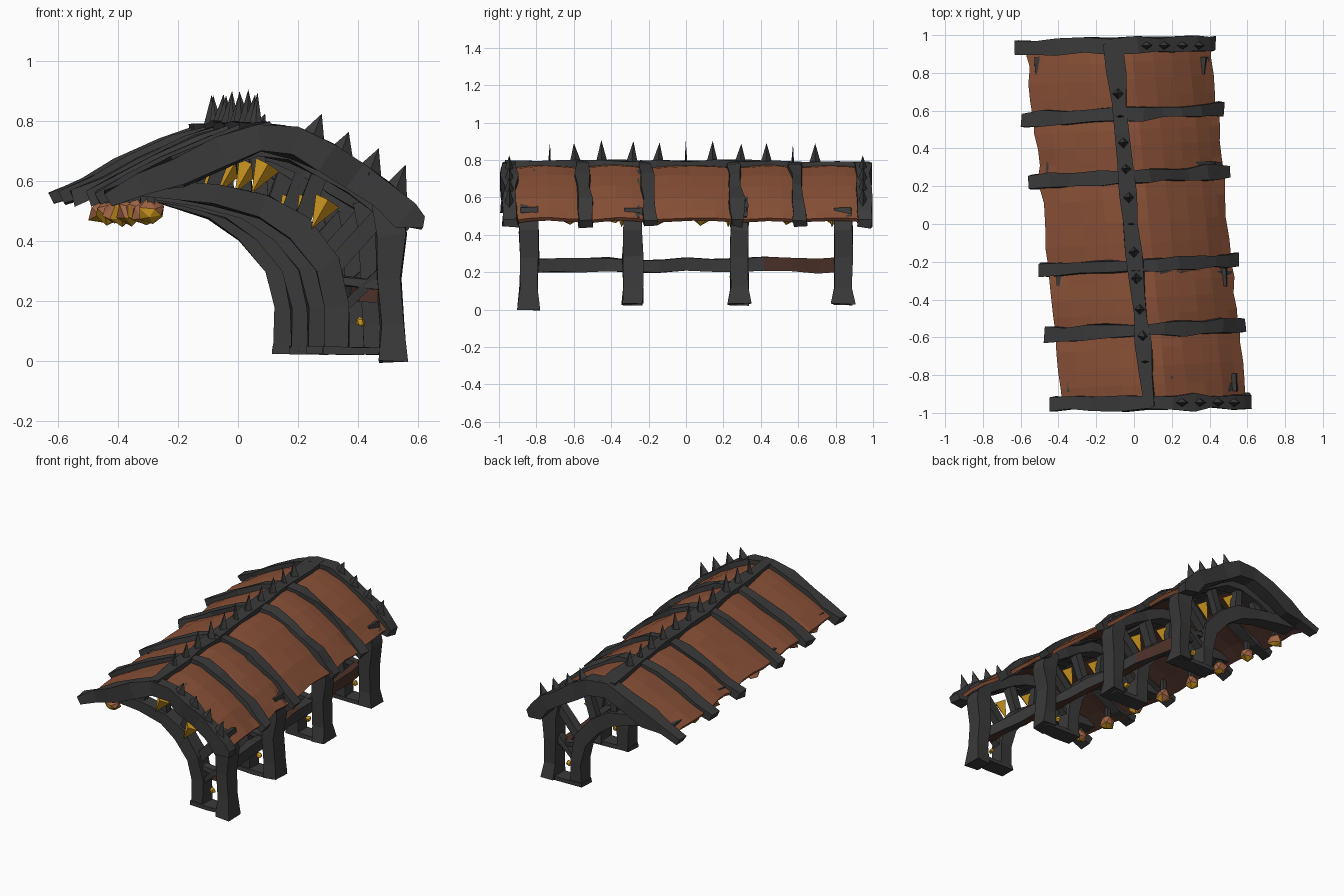
import bpy, bmesh, math, random
from mathutils import Vector as V

if "Cube" in bpy.data.objects:
    bpy.data.objects.remove(bpy.data.objects["Cube"])
random.seed(4)


def mat(name, r, g, b):
    m = bpy.data.materials.new(name)
    m.diffuse_color = (r, g, b, 1)
    m.use_nodes = True
    m.node_tree.nodes["Principled BSDF"].inputs["Base Color"].default_value = m.diffuse_color
    return m


IRON = mat("charcoal iron", .042, .042, .043)
CLAY = mat("clay panel", .25, .082, .038)
STAIN = mat("dark rust", .075, .032, .022)
AMBER = mat("amber crystal", .66, .33, .015)
LAMP = mat("lamp clay", .36, .13, .06)


def jit(a):
    return random.uniform(-a, a)


def finish(name, bm, mats, rule=None):
    bmesh.ops.recalc_face_normals(bm, faces=bm.faces)
    bm.normal_update()
    if rule:
        for f in bm.faces:
            f.material_index = rule(f)
    me = bpy.data.meshes.new(name)
    bm.to_mesh(me)
    bm.free()
    for m in mats:
        me.materials.append(m)
    ob = bpy.data.objects.new(name, me)
    bpy.context.collection.objects.link(ob)
    return ob


# whole shelter is sheared in plan: local u -> x
def loc(u, y, z, skew=.05):
    return V((u - .1 * y, y + skew * u, z))


# rough-hewn box beam along a path; w = across, h = depth
def beam(name, pts, w, h, side, j=.008, mats=(IRON,), rule=None):
    bm, rings, side = bmesh.new(), [], V(side)
    n = len(pts)
    for i, p in enumerate(pts):
        t = (pts[min(i + 1, n - 1)] - pts[max(i - 1, 0)]).normalized()
        nn = side.cross(t).normalized()
        hh = h[i] if isinstance(h, list) else h
        ww = w[i] if isinstance(w, list) else w
        ww += jit(j)
        rings.append([bm.verts.new(p + side * a * ww / 2 + nn * b * hh / 2
                                   + V((jit(j), jit(j), jit(j))) * .7)
                      for a, b in ((-1, -1), (1, -1), (1, 1), (-1, 1))])
    for a, b in zip(rings, rings[1:]):
        for k in range(4):
            bm.faces.new((a[k], a[(k + 1) % 4], b[(k + 1) % 4], b[k]))
    bm.faces.new(rings[0])
    bm.faces.new(rings[-1])
    return finish(name, bm, mats, rule)


# four-sided spike from base to tip
def spike(name, base, tip, r, thin=1.0, m=IRON):
    bm = bmesh.new()
    d = (tip - base).normalized()
    a = d.cross(V((0, 1, 0))).normalized()
    b = d.cross(a)
    ring = [bm.verts.new(base + a * (r * thin * math.cos(k * math.pi / 2))
                         + b * (r * math.sin(k * math.pi / 2))) for k in range(4)]
    top = bm.verts.new(tip)
    bm.faces.new(ring)
    for k in range(4):
        bm.faces.new((ring[k], ring[(k + 1) % 4], top))
    finish(name, bm, (m,))


# angular lump: clay above, amber below
def lump(name, c, r, mats, rule=None, tall=1.0):
    bm = bmesh.new()
    bmesh.ops.create_icosphere(bm, subdivisions=1, radius=1)
    for v in bm.verts:
        v.co = c + V((v.co.x * r, v.co.y * r, v.co.z * r * tall)) + V((jit(.25), jit(.25), jit(.25))) * r
    finish(name, bm, mats, rule)


ROOF = [(-.525, .545), (-.42, .60), (-.3, .66), (-.15, .73), (-.02, .775), (.1, .76),
        (.2, .71), (.3, .65), (.4, .58), (.46, .52), (.525, .458)]


def roof(u):
    for (a, za), (b, zb) in zip(ROOF, ROOF[1:]):
        if u <= b:
            return za + (zb - za) * (u - a) / (b - a)
    return ROOF[-1][1]


# rafters, the two end ones deeper
RY = [-.945, -.56, -.22, .25, .58, .945]
for i, y in enumerate(RY):
    end = i in (0, 5)
    d = .1 if end else .055
    hs = [.045] + [.06] + [d] * 8 + [.04]
    pts = [loc(u, y, z + .02 - h / 2, .015 if end else .05) for (u, z), h in zip(ROOF, hs)]
    beam("rafter", pts, .08 if end else .07, hs, (0, 1, 0), .012)

# clay roof panels between rafters
us = [-.475, -.38, -.27, -.15, -.03, .08, .19, .29, .38, .45, .495]
for y0, y1 in zip(RY, RY[1:]):
    bm, rows = bmesh.new(), []
    for k in range(5):
        y = y0 + (y1 - y0) * k / 4
        bulge = .012 * math.sin(math.pi * k / 4)
        rows.append([bm.verts.new(loc(u + (jit(.012) if n in (0, 10) else 0), y,
                                      roof(u) - .008 + bulge + jit(.004)))
                     for n, u in enumerate(us)])
    for a, b in zip(rows, rows[1:]):
        for n in range(10):
            bm.faces.new((a[n], a[n + 1], b[n + 1], b[n]))
    for f in bm.faces:
        f.normal_update()
    ob = finish("roof_panel", bm, (CLAY, STAIN))
    if ob.data.polygons[0].normal.z < 0:
        ob.data.flip_normals()
    s = ob.modifiers.new("thickness", 'SOLIDIFY')
    s.thickness, s.offset, s.material_offset = .022, -1, 1

# ridge beam with spikes
ry = [-.96 + .16 * k for k in range(13)]
beam("ridge_beam", [loc(-.015, y, .765, 0) for y in ry],
     [.075 if k < 11 else .11 for k in range(13)], .06, (1, 0, 0), .012)
for k, y in enumerate([-.73, -.59, -.45, -.29, -.15, 0, .14, .29, .43, .57, .69]):
    big = k not in (0, 5, 9)
    spike("ridge_spike", loc(-.015, y, .775, 0),
          loc(-.015 + jit(.015), y + jit(.01), .895 + jit(.012), 0),
          .034 if big else .008, 1 if big else 3)

# spikes on the right slope of both end rafters
for y in (-.945, .945):
    for u, tu, tz in ((.15, .185, .825), (.245, .275, .765), (.34, .375, .71), (.425, .465, .655)):
        spike("rafter_spike", loc(u, y, roof(u), 0), loc(tu, y, tz, 0), .03, 1.6)

# leg frames: outer post, curved inner brace, upper rib, struts
for y in (-.84, -.285, .285, .84):
    f = .0 if y < -.8 else .03

    def path(p):
        return [loc(u, y, z, 0) for u, z in p]

    Y = (0, 1, 0)
    beam("outer_post", path([(.435, f), (.43, .12), (.42, .28), (.43, .42), (.41, .54)]),
         [.12, .1, .1, .1, .09], [.09, .075, .08, .1, .1], Y)
    beam("curved_brace", path([(.245, .03), (.245, .18), (.215, .32), (.12, .44), (0, .515),
                               (-.16, .555), (-.32, .575), (-.44, .575)]),
         .09, [.08, .08, .085, .09, .08, .07, .06, .04], Y)
    beam("upper_rib", path([(u, roof(u) - .055) for u, z in ROOF[2:10]]), .08, .08, Y)
    beam("foot_bar", path([(.2, .038), (.32, .035), (.45, .035)]), .1, .025, Y, .004)
    for a, b, w in (((.22, .3), (.4, .5), .055), ((.12, .44), (.2, .66), .05),
                    ((0, .52), (-.02, .72), .045), ((-.18, .55), (-.13, .69), .04),
                    ((.25, .16), (.42, .32), .03), ((.25, .27), (.42, .25), .03)):
        beam("strut", path([a, b]), .05, w, Y, .006)
    # amber crystals hung in the frame
    for u, z in ((.0, .61), (.2, .49)):
        spike("crystal", loc(u + .01, y - .05, z + .045, 0), loc(u - .045, y - .06, z - .05, 0),
              .045, 1, AMBER)
    lump("small_crystal", loc(.325, y, .13, 0), .018, (AMBER,))

# stained side rail joining the posts
beam("side_rail", [loc(.35, -.84 + .14 * k, .237 + jit(.006), 0) for k in range(13)],
     .05, .07, (1, 0, 0), .01, (IRON, STAIN),
     lambda f: 1 if random.random() < .35 else 0)

# lamps under the left eave
for k in range(8):
    y = -.85 + .232 * k
    lump("eave_lamp", loc(-.375, y, .497, 0), .043, (LAMP, AMBER),
         lambda f: 1 if f.normal.z * .8 - f.normal.x * .0 + f.normal.y * .4 < -.45 else 0)
    beam("lamp_hanger", [loc(-.375, y, .52, 0), loc(-.375, y, .61, 0)], .025, .025, (0, 1, 0), .002)
